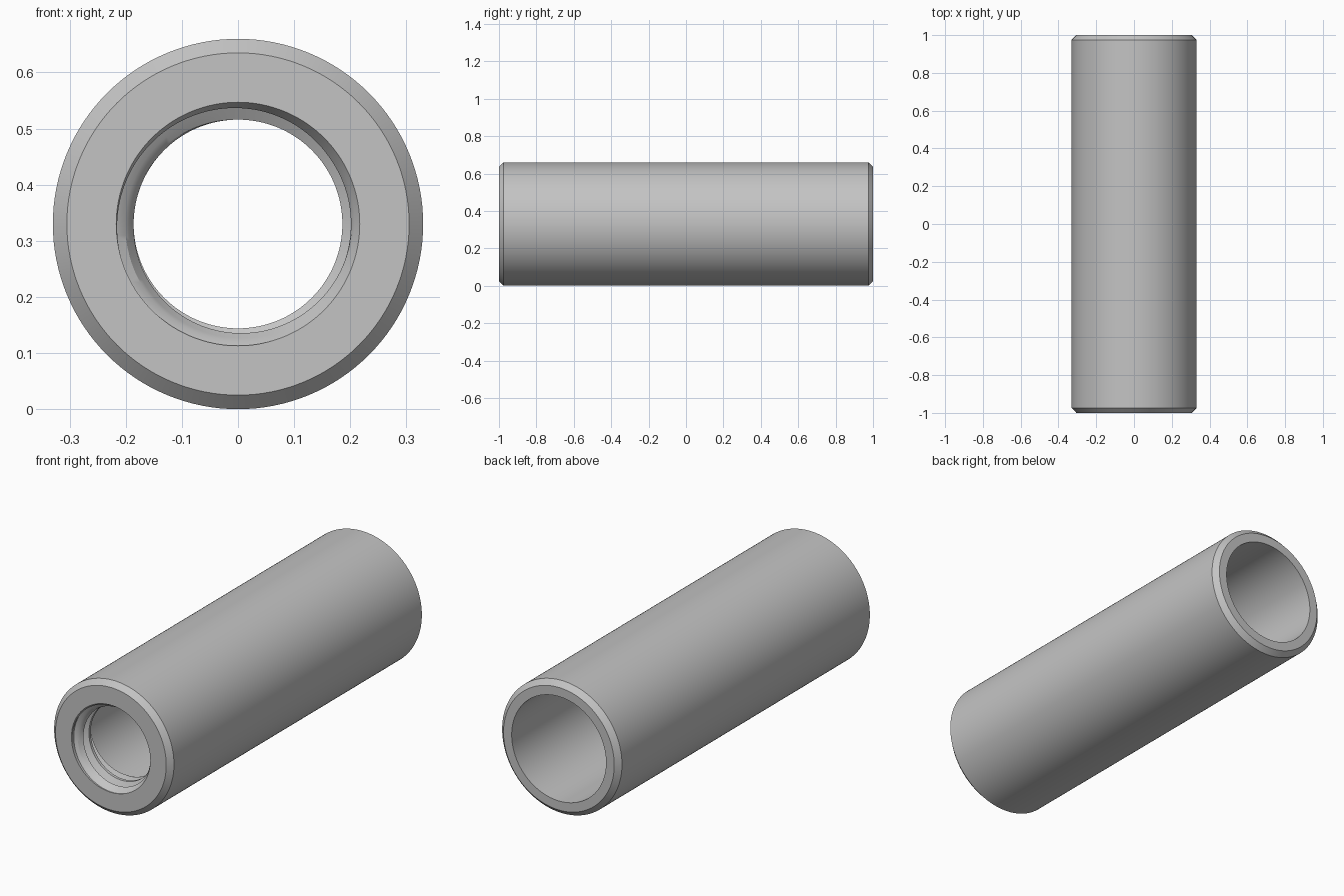
import bpy, bmesh, math

if "Cube" in bpy.data.objects:
    bpy.data.objects.remove(bpy.data.objects["Cube"])

STEPS = 128                     # sides around the axis
R_OUT, BEVEL = 0.33, 0.025      # outer wall and its end chamfers
R_BORE = 0.26                   # wide bore open at the back
R_MAJOR, R_MINOR = 0.217, 0.186 # threaded hole at the front
PITCH, LEAD_IN = 0.057, 0.05
Y_FRONT, Y_STEP, Y_BACK = -1.0, -0.863, 1.0

# One pitch of the thread: (fraction of pitch, depth of groove)
THREAD = [(0, 0), (0.125, 0), (0.28, 0.5), (0.44, 1), (0.56, 1), (0.72, 0.5), (0.875, 0)]


def groove(f):
    """Groove depth, 0 on the crest and 1 at the root."""
    return min(1, max(0, (0.375 - abs(f % 1 - 0.5)) / 0.315))


def thread_radius(y, turn):
    f = (y - Y_FRONT - 0.015) / PITCH + turn
    r = R_MINOR + (R_MAJOR - R_MINOR) * groove(f)
    lead = R_MAJOR - (R_MAJOR - R_MINOR) * (y - Y_FRONT) / LEAD_IN
    return max(r, lead)


# Outer profile as (radius, y), from the wide bore out to the front face
OUTER = [(R_BORE, Y_STEP), (R_BORE, Y_BACK), (R_OUT - BEVEL, Y_BACK),
         (R_OUT, Y_BACK - BEVEL), (R_OUT, Y_FRONT + BEVEL), (R_OUT - BEVEL, Y_FRONT)]
TURNS = math.ceil((Y_STEP - Y_FRONT) / PITCH) + 2


def section(turn):
    """Closed cross-section of the tube at this fraction of a turn."""
    pts = list(OUTER)
    for k in range(-1, TURNS):
        for f, depth in THREAD:
            y = Y_FRONT + 0.015 + PITCH * (k + f - turn)
            y = min(Y_STEP, max(Y_FRONT, y))
            pts.append((thread_radius(y, turn), y))
    pts[len(OUTER)] = (R_MAJOR, Y_FRONT)
    pts[-1] = (thread_radius(Y_STEP, turn), Y_STEP)
    return pts


# Sweep the section around the y axis
bm = bmesh.new()
columns = []
for i in range(STEPS):
    turn = i / STEPS
    a = 2 * math.pi * turn
    columns.append([bm.verts.new((r * math.cos(a), y, R_OUT + r * math.sin(a)))
                    for r, y in section(turn)])
# The closing column is the first one moved along by a full pitch
columns.append([bm.verts.new((r, y, R_OUT)) for r, y in section(1)])
rows = len(columns[0])
for left, right in zip(columns, columns[1:]):
    for j in range(rows):
        k = (j + 1) % rows
        bm.faces.new((left[j], left[k], right[k], right[j]))
bmesh.ops.remove_doubles(bm, verts=bm.verts, dist=0.00005)
bmesh.ops.dissolve_degenerate(bm, edges=bm.edges, dist=0.00005)
bmesh.ops.recalc_face_normals(bm, faces=bm.faces)

mesh = bpy.data.meshes.new("threaded_sleeve")
bm.to_mesh(mesh)
bm.free()
sleeve = bpy.data.objects.new("threaded_sleeve", mesh)
bpy.context.collection.objects.link(sleeve)

# Plain grey metal
grey = bpy.data.materials.new("light_grey")
grey.use_nodes = True
colour = (0.55, 0.55, 0.55, 1)
grey.diffuse_color = colour
grey.node_tree.nodes["Principled BSDF"].inputs["Base Color"].default_value = colour
mesh.materials.append(grey)

bpy.ops.object.select_all(action='DESELECT')
sleeve.select_set(True)
bpy.context.view_layer.objects.active = sleeve
bpy.ops.object.shade_smooth_by_angle(angle=math.radians(25))
